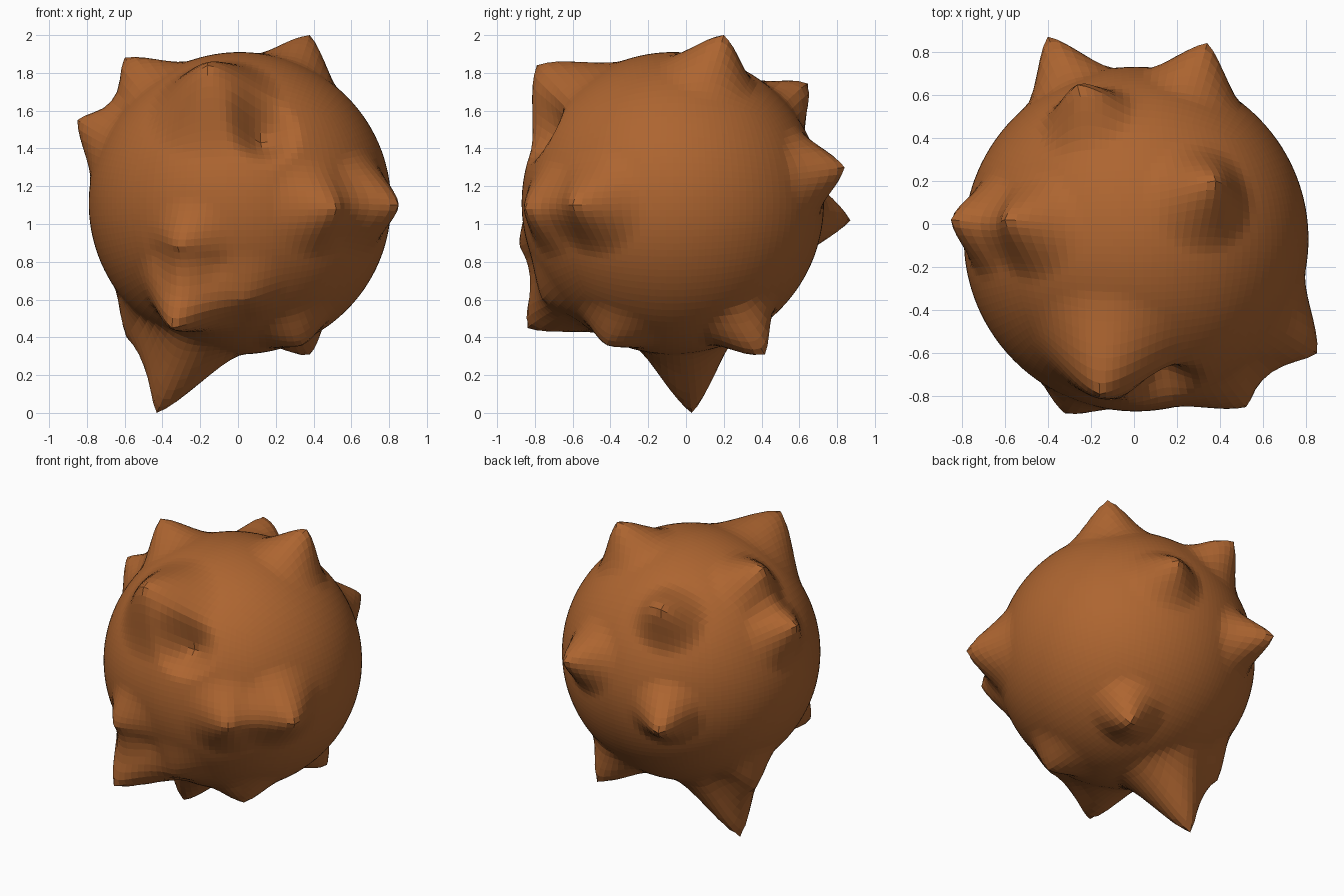
import bpy, bmesh
from mathutils import Vector

if "Cube" in bpy.data.objects:
    bpy.data.objects.remove(bpy.data.objects["Cube"])

CENTRE = Vector((0.01, -0.07, 1.11))
RADIUS = 0.8

# Rounded cube-sphere body
bm = bmesh.new()
bmesh.ops.create_cube(bm, size=2)
bmesh.ops.subdivide_edges(bm, edges=bm.edges[:], cuts=31, use_grid_fill=True)
for v in bm.verts:
    x, y, z = v.co
    v.co = Vector((
        x * (1 - y*y/2 - z*z/2 + y*y*z*z/3) ** 0.5,
        y * (1 - z*z/2 - x*x/2 + z*z*x*x/3) ** 0.5,
        z * (1 - x*x/2 - y*y/2 + x*x*y*y/3) ** 0.5)).normalized() * RADIUS + CENTRE
base = [v.co.copy() for v in bm.verts]

# Spikes and bumps: tip position, falloff radius
pulls = [
    ((-0.43, 0.03, 0.00), 0.32),    # long bottom spike
    ((0.38, 0.20, 2.00), 0.28),     # top right
    ((0.85, -0.60, 1.10), 0.30),    # right
    ((0.52, -0.85, 1.08), 0.28),    # front right
    ((-0.60, 0.02, 1.88), 0.27),    # upper left
    ((-0.85, 0.02, 1.55), 0.26),    # left
    ((-0.16, -0.79, 1.84), 0.38),   # upper front
    ((-0.35, -0.84, 0.45), 0.32),   # lower front
    ((-0.32, -0.88, 0.88), 0.24),   # low front bump
    ((0.03, -0.76, 0.60), 0.24),    # low front ridge
    ((0.34, -0.42, 0.36), 0.24),    # underside front right
    ((-0.59, 0.10, 0.40), 0.24),    # underside left
    ((0.38, 0.42, 0.29), 0.24),     # underside back right
    ((0.34, 0.44, 0.42), 0.20),     # its blunt back edge
    ((-0.40, 0.87, 1.02), 0.24),    # back left
    ((0.34, 0.84, 1.30), 0.26),     # back right
    ((-0.27, 0.64, 1.73), 0.24),    # upper back ridge
    ((-0.15, 0.61, 1.72), 0.22),
    ((0.12, -0.64, 1.43), 0.22),    # hollow beside the upper front spike
]

# Proportional pull of the nearest point towards each tip
offsets = [Vector() for _ in base]
for tip, radius in pulls:
    tip = Vector(tip)
    on_ball = CENTRE + (tip - CENTRE).normalized() * RADIUS
    k = min(range(len(base)), key=lambda i: (base[i] - on_ball).length_squared)
    move = tip - base[k] - offsets[k]
    for i, p in enumerate(base):
        t = (p - base[k]).length / radius
        if t < 1:
            offsets[i] += move * (1 - t) ** 2 * (1 + 1.3 * t)
for v, p, o in zip(bm.verts, base, offsets):
    v.co = p + o

mesh = bpy.data.meshes.new("spiky_ball")
bmesh.ops.recalc_face_normals(bm, faces=bm.faces[:])
bm.to_mesh(mesh)
bm.free()
ball = bpy.data.objects.new("spiky_ball", mesh)
bpy.context.collection.objects.link(ball)

mat = bpy.data.materials.new("rust_orange")
mat.diffuse_color = (0.42, 0.13, 0.03, 1)
mat.use_nodes = True
mat.node_tree.nodes["Principled BSDF"].inputs["Base Color"].default_value = mat.diffuse_color
mesh.materials.append(mat)
